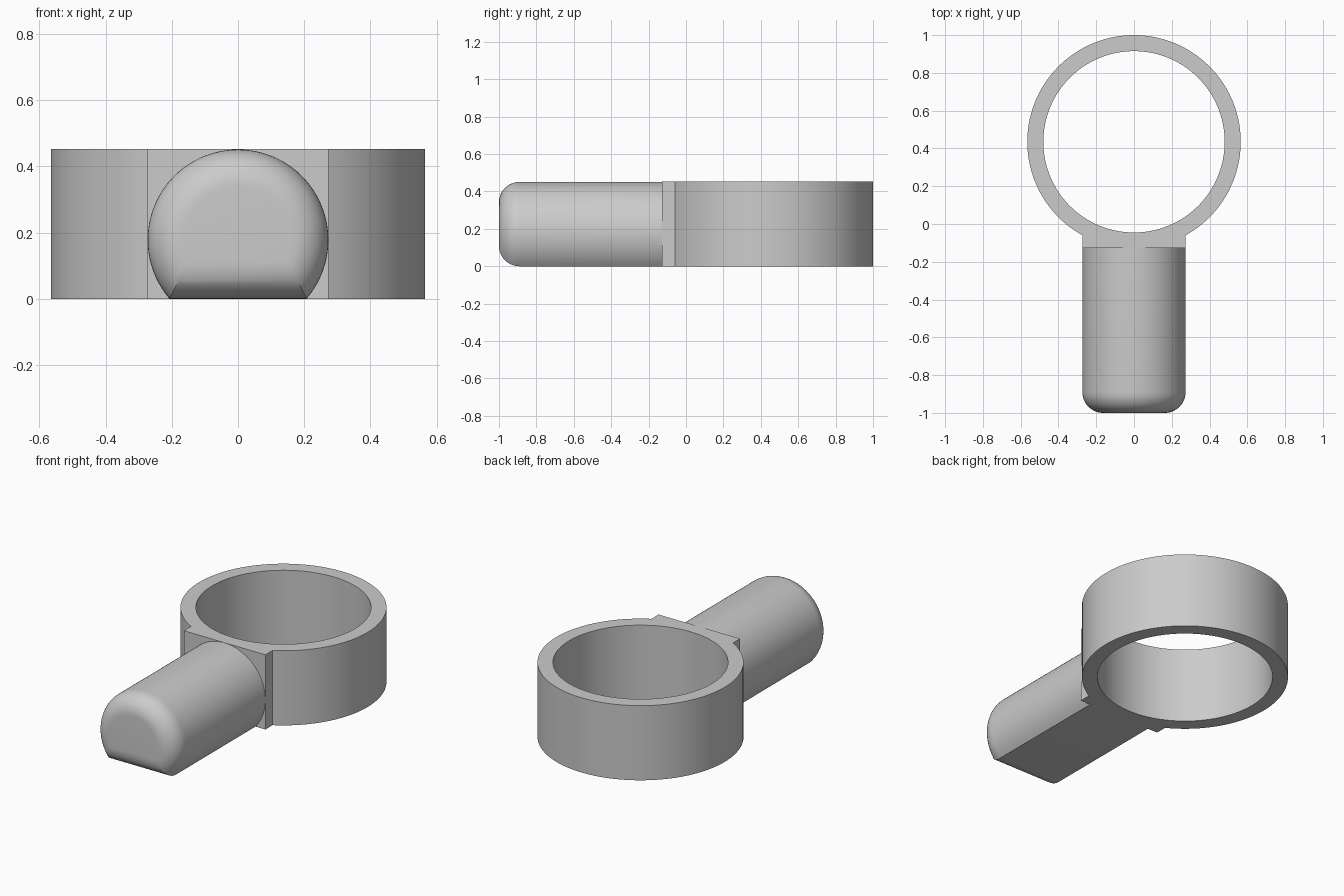
import bpy, bmesh, math
from mathutils import Vector

cube = bpy.data.objects.get("Cube")
if cube:
    bpy.data.objects.remove(cube, do_unlink=True)

grey = bpy.data.materials.new("light grey")
grey.use_nodes = True
colour = (0.6, 0.6, 0.6, 1)
grey.diffuse_color = colour
grey.node_tree.nodes["Principled BSDF"].inputs["Base Color"].default_value = colour

HEIGHT = 0.452
RING_Y, OUTER, INNER = 0.435, 0.565, 0.48
HALF, FRONT = 0.273, -0.128        # half width of the neck, y of its front
AXIS_Z, FILLET = 0.178, 0.11       # grip axis height and end rounding


def finish(bm, name):
    bmesh.ops.recalc_face_normals(bm, faces=bm.faces)
    mesh = bpy.data.meshes.new(name)
    bm.to_mesh(mesh)
    bm.free()
    mesh.materials.append(grey)
    obj = bpy.data.objects.new(name, mesh)
    bpy.context.collection.objects.link(obj)
    bpy.ops.object.select_all(action="DESELECT")
    obj.select_set(True)
    bpy.context.view_layer.objects.active = obj
    bpy.ops.object.shade_smooth_by_angle(angle=math.radians(30))


def join(bm, a, b, closed=True):
    n = len(a)
    for i in range(n if closed else n - 1):
        j = (i + 1) % n
        bm.faces.new((a[i], a[j], b[j], b[i]))


# Ring with flat neck: outer outline paired with points on the bore
outline = []
start = math.asin(HALF / OUTER)
steps = 120
for i in range(steps + 1):
    a = start + (2 * math.pi - 2 * start) * i / steps - math.pi / 2
    outline.append(Vector((OUTER * math.cos(a), OUTER * math.sin(a))))
for i in range(25):
    outline.append(Vector((-HALF + 2 * HALF * i / 24, FRONT - RING_Y)))
bore = [p.normalized() * INNER for p in outline]

bm = bmesh.new()
loops = []
for points, z in ((outline, 0), (outline, HEIGHT), (bore, HEIGHT), (bore, 0)):
    loops.append([bm.verts.new((p.x, p.y + RING_Y, z)) for p in points])
for k in range(4):
    join(bm, loops[k], loops[(k + 1) % 4])
finish(bm, "ring_and_neck")


# Grip: flat-bottomed round section, inset along a quarter arc at the end
def section(bm, y, inset):
    r = HALF - inset
    low = math.asin((inset - AXIS_Z) / r)
    sweep = math.pi - 2 * low
    return [bm.verts.new((r * math.cos(low + sweep * i / 64), y,
                          AXIS_Z + r * math.sin(low + sweep * i / 64)))
            for i in range(65)]


bm = bmesh.new()
rows = [section(bm, FRONT, 0)]
for k in range(13):
    t = math.pi / 2 * k / 12
    rows.append(section(bm, -1 + FILLET * (1 - math.sin(t)),
                        FILLET * (1 - math.cos(t))))
for a, b in zip(rows, rows[1:]):
    join(bm, a, b)
bm.faces.new(rows[0])
bm.faces.new(rows[-1])
finish(bm, "grip")
